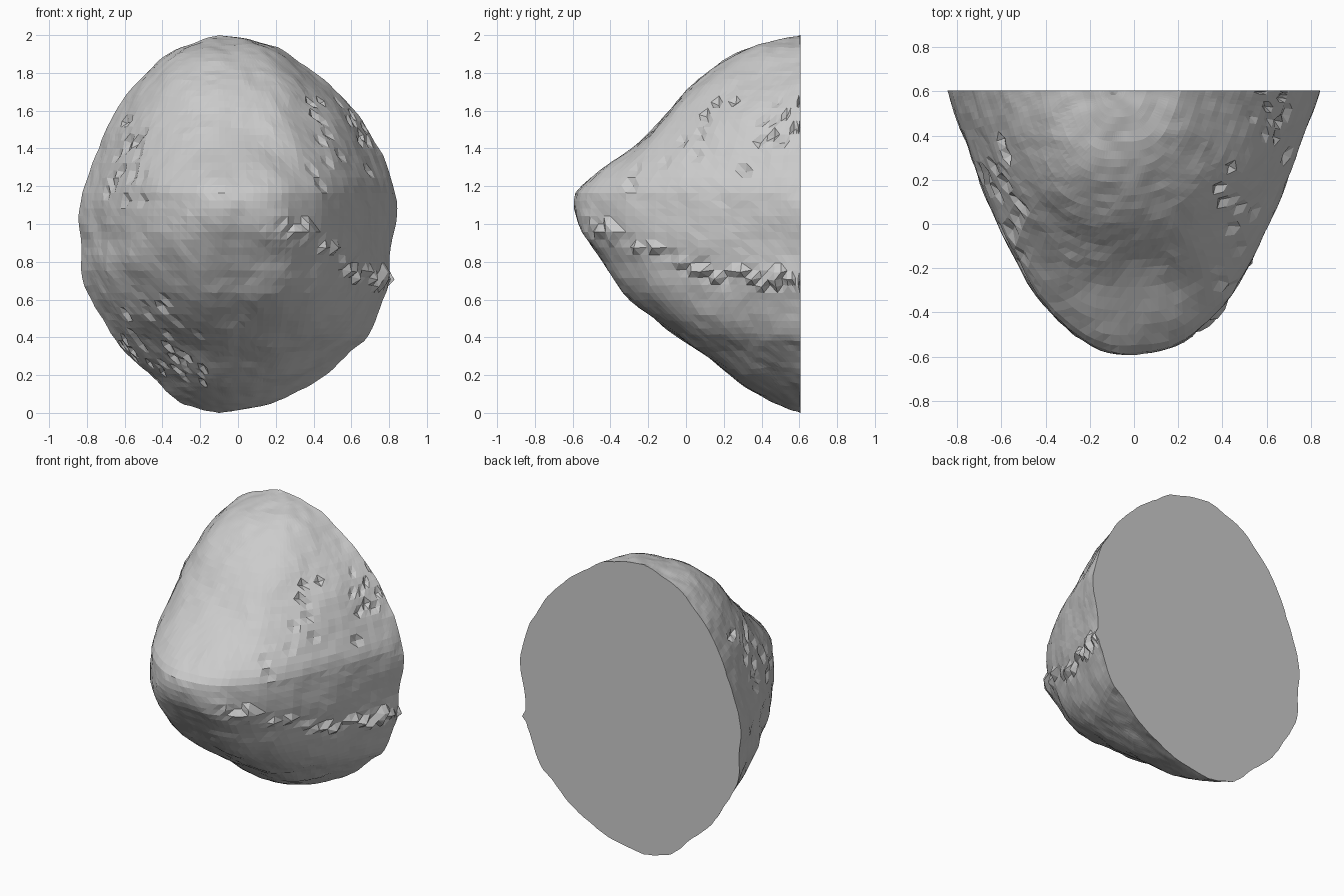
import bpy, bmesh, math, random
from mathutils import Vector, noise

if "Cube" in bpy.data.objects:
    bpy.data.objects.remove(bpy.data.objects["Cube"])

random.seed(4)
ROWS, COLS, BACK, PEAK = 76, 68, 0.605, 1.13

# Outline of the boulder: height, left edge, right edge, foremost y
OUTLINE = [
    (0.00, -0.10, -0.10, 0.605), (0.02, -0.23, 0.08, 0.54), (0.05, -0.28, 0.18, 0.47),
    (0.10, -0.36, 0.29, 0.37), (0.20, -0.47, 0.46, 0.23), (0.30, -0.57, 0.58, 0.10),
    (0.40, -0.66, 0.68, -0.03), (0.50, -0.73, 0.73, -0.16), (0.60, -0.78, 0.77, -0.28),
    (0.68, -0.81, 0.80, -0.36), (0.80, -0.84, 0.80, -0.44), (0.90, -0.83, 0.82, -0.50),
    (1.00, -0.845, 0.835, -0.57), (1.13, -0.835, 0.84, -0.605), (1.20, -0.81, 0.83, -0.57),
    (1.30, -0.78, 0.79, -0.43), (1.40, -0.74, 0.75, -0.28), (1.50, -0.70, 0.69, -0.18),
    (1.60, -0.64, 0.62, -0.08), (1.70, -0.58, 0.52, 0.00), (1.80, -0.50, 0.41, 0.11),
    (1.90, -0.37, 0.27, 0.25), (1.97, -0.23, 0.15, 0.42), (2.00, -0.10, -0.10, 0.605),
]
# Rough patches: x range, z range
PATCHES = [(-0.70, -0.50, 1.10, 1.60), (-0.65, -0.18, 0.15, 0.62),
           (0.33, 0.70, 1.20, 1.65)]
# Jagged ridge on the right side: x, z
RIDGE = [(0.0, 1.14), (0.2, 1.02), (0.45, 0.93), (0.55, 0.78), (0.85, 0.68)]


def lookup(table, key, column):
    for a, b in zip(table, table[1:]):
        if key <= b[0]:
            f = max(0.0, (key - a[0]) / (b[0] - a[0]))
            return a[column] + (b[column] - a[column]) * f
    return table[-1][column]


def outline(z, column):
    # rounds the corners between the outline points
    w = min(0.04, z, 2 - z)
    return sum(lookup(OUTLINE, z + w * k, column) for k in (-1, -0.5, 0, 0.5, 1)) / 5


def surface_point(u, z):
    left, right = outline(z, 1), outline(z, 2)
    x = left + (right - left) * (u + 1) / 2
    # the belly widens downwards at both sides, the top stays full
    power, zs = 2.25, z
    if z < PEAK:
        fade = math.sin(math.pi * z / 2)
        zs = min(PEAK, z + (0.36 if u > 0 else 0.30) * abs(u) ** 1.2 * fade ** 2)
    else:
        power += (1.3 if u > 0 else 2.4) * (z - PEAK)
    near, shifted = outline(z, 3), outline(zs, 3)
    front = near + (shifted - near) * math.sin(math.pi * z / 2)
    return Vector((x, BACK - (BACK - front) * (1 - abs(u) ** power), z))


def roughen(p, rim):
    out = (p - Vector((0, BACK, 1))).normalized()
    amount = 0.014 * noise.noise(p * 5) + 0.006 * noise.noise(p * 14)
    if p.x > 0.2 and abs(p.z - lookup(RIDGE, p.x, 1)) < 0.05:
        amount += random.choice((-0.01, 0.0, 0.0, 0.02, 0.03))
    for x0, x1, z0, z1 in PATCHES:
        if not rim and x0 < p.x < x1 and z0 < p.z < z1 and random.random() < 0.10:
            amount -= random.uniform(0.012, 0.025)
    q = p + out * amount
    q.y = BACK if rim else min(max(q.y, -0.605), BACK)
    q.z = min(max(q.z, 0.0), 2.0)
    return q


# Craggy front, row by row
bm = bmesh.new()
grid = []
for j in range(ROWS + 1):
    z = 1 - math.cos(math.pi * j / ROWS)
    row = []
    for i in range(COLS + 1):
        u = math.sin(math.pi / 2 * (2 * i / COLS - 1))
        p = surface_point(u, z)
        if 1 < j < ROWS - 1:
            p = roughen(p, i in (0, COLS))
        row.append(bm.verts.new(p))
    grid.append(row)
for j in range(ROWS):
    for i in range(COLS):
        bm.faces.new((grid[j][i], grid[j][i + 1], grid[j + 1][i + 1], grid[j + 1][i]))
bmesh.ops.remove_doubles(bm, verts=bm.verts[:], dist=0.0008)
bmesh.ops.triangulate(bm, faces=bm.faces[:])

# Flat cut back
rim_edges = [e for e in bm.edges if e.is_boundary]
bmesh.ops.holes_fill(bm, edges=rim_edges, sides=0)
bmesh.ops.recalc_face_normals(bm, faces=bm.faces[:])

mesh = bpy.data.meshes.new("half_boulder")
bm.to_mesh(mesh)
bm.free()
boulder = bpy.data.objects.new("half_boulder", mesh)
bpy.context.collection.objects.link(boulder)
